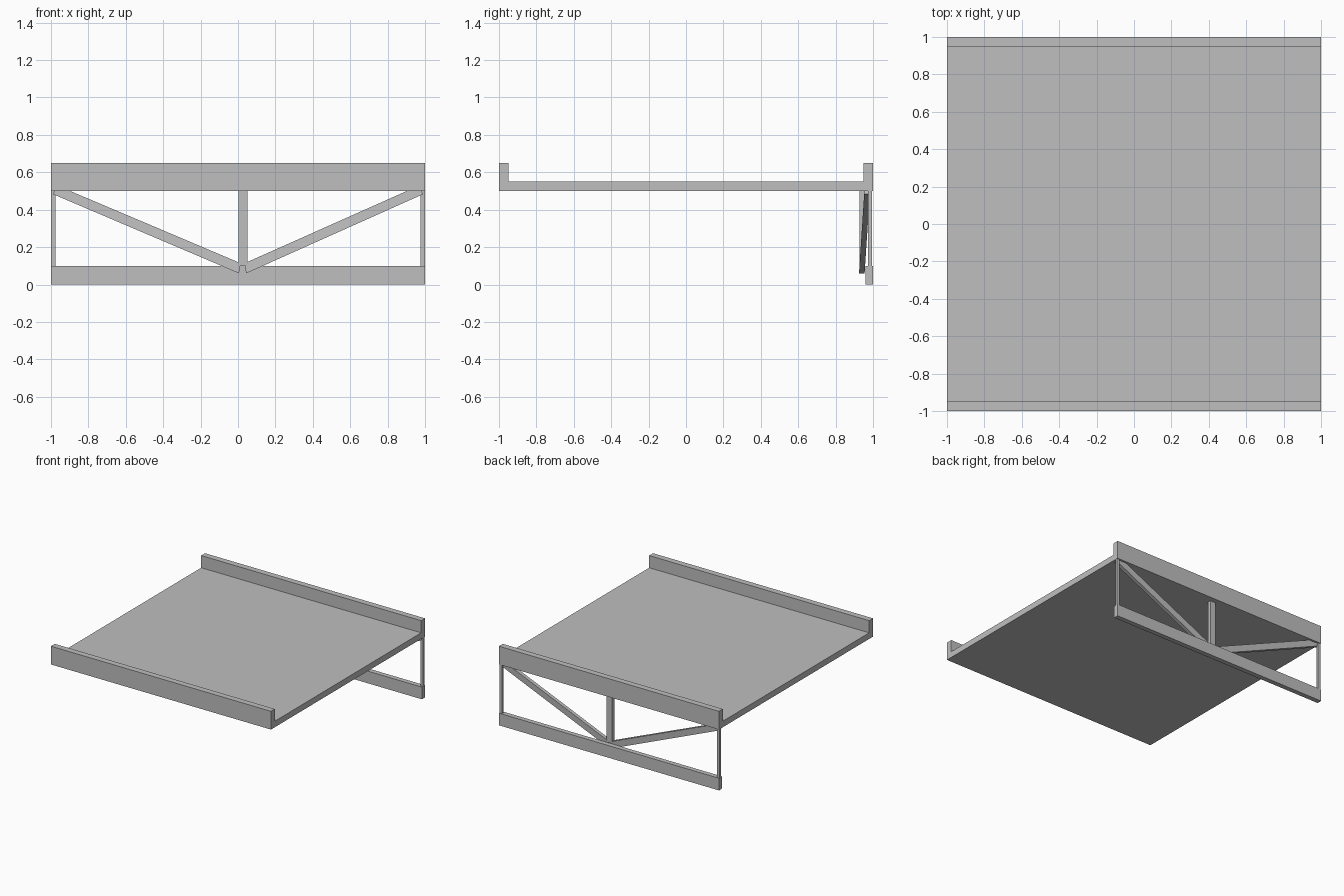
import bpy

cube = bpy.data.objects.get("Cube")
if cube:
    bpy.data.objects.remove(cube, do_unlink=True)

concrete = bpy.data.materials.new("concrete grey")
concrete.use_nodes = True
GREY = (0.52, 0.52, 0.52, 1)
concrete.diffuse_color = GREY
concrete.node_tree.nodes["Principled BSDF"].inputs["Base Color"].default_value = GREY


def prism(name, start, end):
    """Solid joining two matching outlines."""
    n = len(start)
    faces = [tuple(range(n)), tuple(range(2 * n - 1, n - 1, -1))]
    faces += [(i, i + n, (i + 1) % n + n, (i + 1) % n) for i in range(n)]
    mesh = bpy.data.meshes.new(name)
    mesh.from_pydata(start + end, [], faces)
    mesh.materials.append(concrete)
    obj = bpy.data.objects.new(name, mesh)
    bpy.context.collection.objects.link(obj)
    # Make every face point outward
    bpy.context.view_layer.objects.active = obj
    obj.select_set(True)
    bpy.ops.object.mode_set(mode='EDIT')
    bpy.ops.mesh.select_all(action='SELECT')
    bpy.ops.mesh.normals_make_consistent(inside=False)
    bpy.ops.object.mode_set(mode='OBJECT')
    obj.select_set(False)
    return obj


def along_x(name, profile, x0, x1):
    """Extrude a (y, z) profile along x."""
    return prism(name, [(x0, y, z) for y, z in profile],
                 [(x1, y, z) for y, z in profile])


def rect(y0, y1, z0, z1):
    return [(y0, z0), (y1, z0), (y1, z1), (y0, z1)]


# Deck slab with raised kerbs, as one channel section
along_x("deck", [(-1, 0.5), (1, 0.5), (1, 0.65), (0.95, 0.65), (0.95, 0.55),
                 (-0.95, 0.55), (-0.95, 0.65), (-1, 0.65)], -1, 1)

# Truss below the rear edge
along_x("lower_chord", rect(0.96, 1, 0, 0.1), -1, 1)
along_x("centre_post", rect(0.927, 0.957, 0.1, 0.5), 0.002, 0.052)
for side, label in ((1, "left"), (-1, "right")):
    along_x("end_post_" + label, rect(0.973, 0.994, 0.1, 0.5),
            side * 0.977, side * 0.999)

# Diagonal braces leaning toward the deck's rear edge
outline = [(0.99, 0.483), (0.98, 0.5), (0.9, 0.5), (0.02, 0.118), (0.013, 0.09), (0.02, 0.06)]


def lean(z):
    return 0.925 + (z - 0.06) * 0.065


for side, label in ((1, "left"), (-1, "right")):
    pts = [(side * x + 0.025 * (1 - x), z) for x, z in outline]
    prism("diagonal_" + label,
          [(x, lean(z), z) for x, z in pts],
          [(x, lean(z) + 0.03, z) for x, z in pts])
